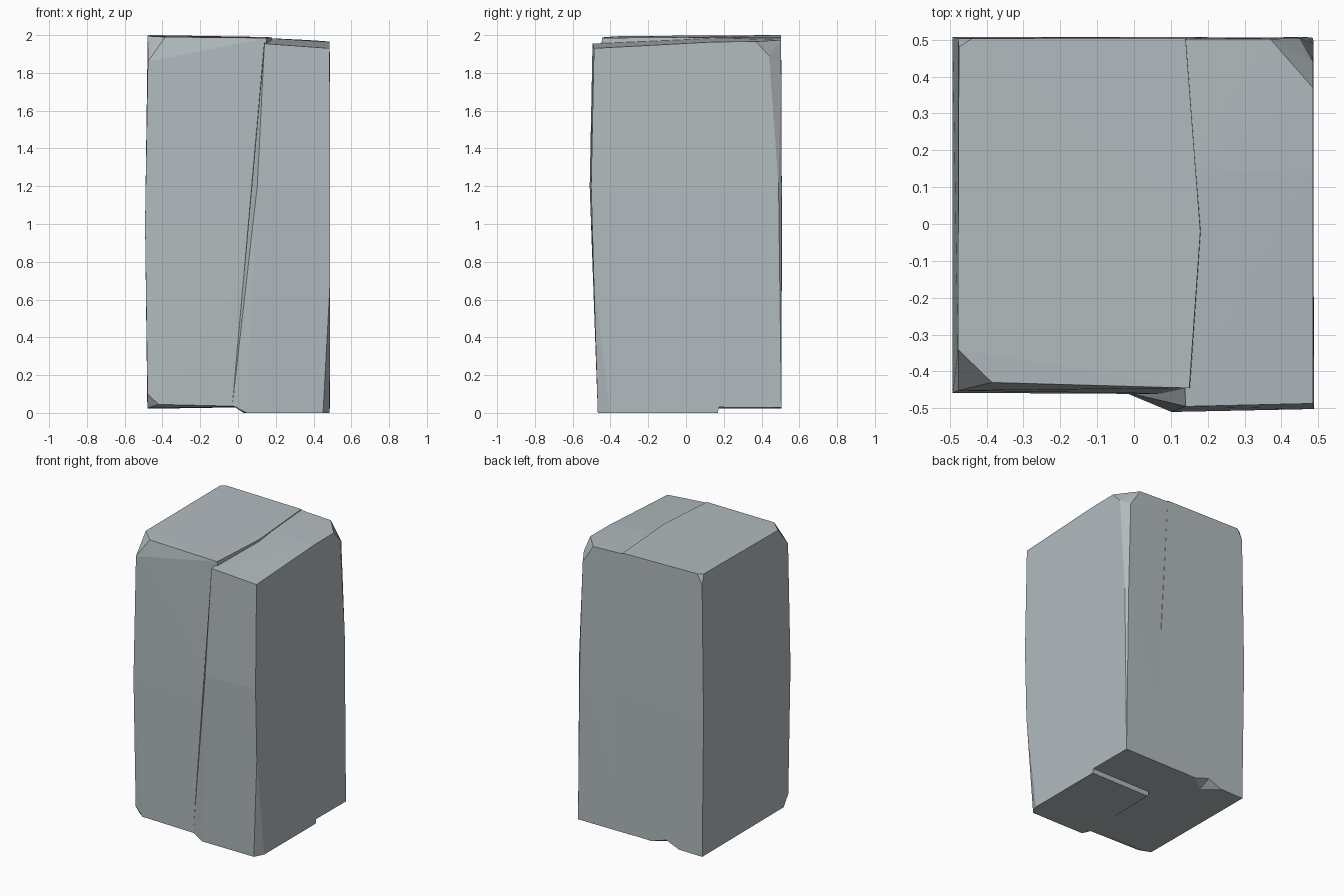
import bpy, bmesh

stone = bpy.data.materials.new("blue_grey_stone")
stone.diffuse_color = (0.45, 0.50, 0.52, 1)


def hull(name, points):
    """Faceted solid wrapped around a few corner points."""
    bm = bmesh.new()
    for p in points:
        bm.verts.new(p)
    res = bmesh.ops.convex_hull(bm, input=bm.verts[:])
    spare = {v for v in res["geom_interior"] + res["geom_unused"]
             if isinstance(v, bmesh.types.BMVert)}
    bmesh.ops.delete(bm, geom=list(spare), context='VERTS')
    bmesh.ops.recalc_face_normals(bm, faces=bm.faces[:])
    me = bpy.data.meshes.new(name)
    bm.to_mesh(me)
    bm.free()
    me.materials.append(stone)
    ob = bpy.data.objects.new(name, me)
    bpy.context.collection.objects.link(ob)
    return ob


def combine(target, other, operation):
    """Apply a boolean and discard the helper."""
    mod = target.modifiers.new(operation, 'BOOLEAN')
    mod.object, mod.operation, mod.solver = other, operation, 'EXACT'
    bpy.context.view_layer.objects.active = target
    bpy.ops.object.modifier_apply(modifier=mod.name)
    bpy.data.objects.remove(other)


# Main block: left two thirds, with worn corners and bowed sides
block = hull("stone_block", [
    # top outline
    (-0.385, -0.43, 1.99), (-0.478, -0.34, 1.995), (-0.475, 0.48, 2.0),
    (-0.44, 0.503, 2.0), (0.14, 0.503, 1.99), (0.14, 0.13, 1.988),
    (0.18, -0.02, 1.988), (0.15, -0.445, 1.985),
    # corner chips below the top
    (-0.477, -0.452, 1.86), (-0.478, 0.504, 1.93),
    # bowed middle
    (-0.492, -0.458, 1.0), (0.2, -0.462, 1.0),
    (-0.492, 0.508, 1.0), (0.2, 0.508, 1.0),
    # base
    (-0.479, -0.452, 0.1), (-0.42, -0.458, 0.045), (-0.479, -0.40, 0.025),
    (0.0, -0.455, 0.035), (0.2, -0.45, 0.035),
    (-0.48, 0.505, 0.022), (0.2, 0.505, 0.032),
])

# Split-off right part: stands proud at the front, lower on top
slab = hull("right_slab", [
    # top outline
    (0.14, -0.495, 1.955), (0.485, -0.487, 1.93), (0.485, 0.15, 1.964),
    (0.485, 0.37, 1.966), (0.37, 0.502, 1.974), (0.10, 0.502, 1.986),
    (0.12, 0.13, 1.986),
    # back right corner chip tapering downwards
    (0.486, 0.44, 1.89), (0.45, 0.504, 1.85),
    (0.487, 0.49, 1.2), (0.47, 0.507, 1.2),
    # front bulge
    (0.102, -0.51, 1.2), (0.488, -0.502, 1.2), (0.488, -0.488, 0.7),
    # base
    (0.045, -0.465, 0.0), (0.45, -0.467, 0.0), (0.485, -0.40, 0.0),
    (-0.03, -0.455, 0.04), (0.03, 0.2, 0.0),
    (0.486, 0.505, 0.0), (0.05, 0.505, 0.0),
])

# Raised step under the back of the slab
step = hull("step_cutter", [
    (x, y, z) for x in (-0.2, 0.7)
    for y, z in ((0.145, -0.1), (0.175, 0.03), (0.7, 0.027), (0.7, -0.1))])
combine(slab, step, 'DIFFERENCE')
combine(block, slab, 'UNION')

# Chip broken from the lower back edge
chip = hull("chip_cutter", [
    (-0.42, 0.56, 0.0), (0.08, 0.56, 0.0), (-0.2, 0.56, 0.09),
    (-0.2, 0.36, 0.0)])
combine(block, chip, 'DIFFERENCE')
